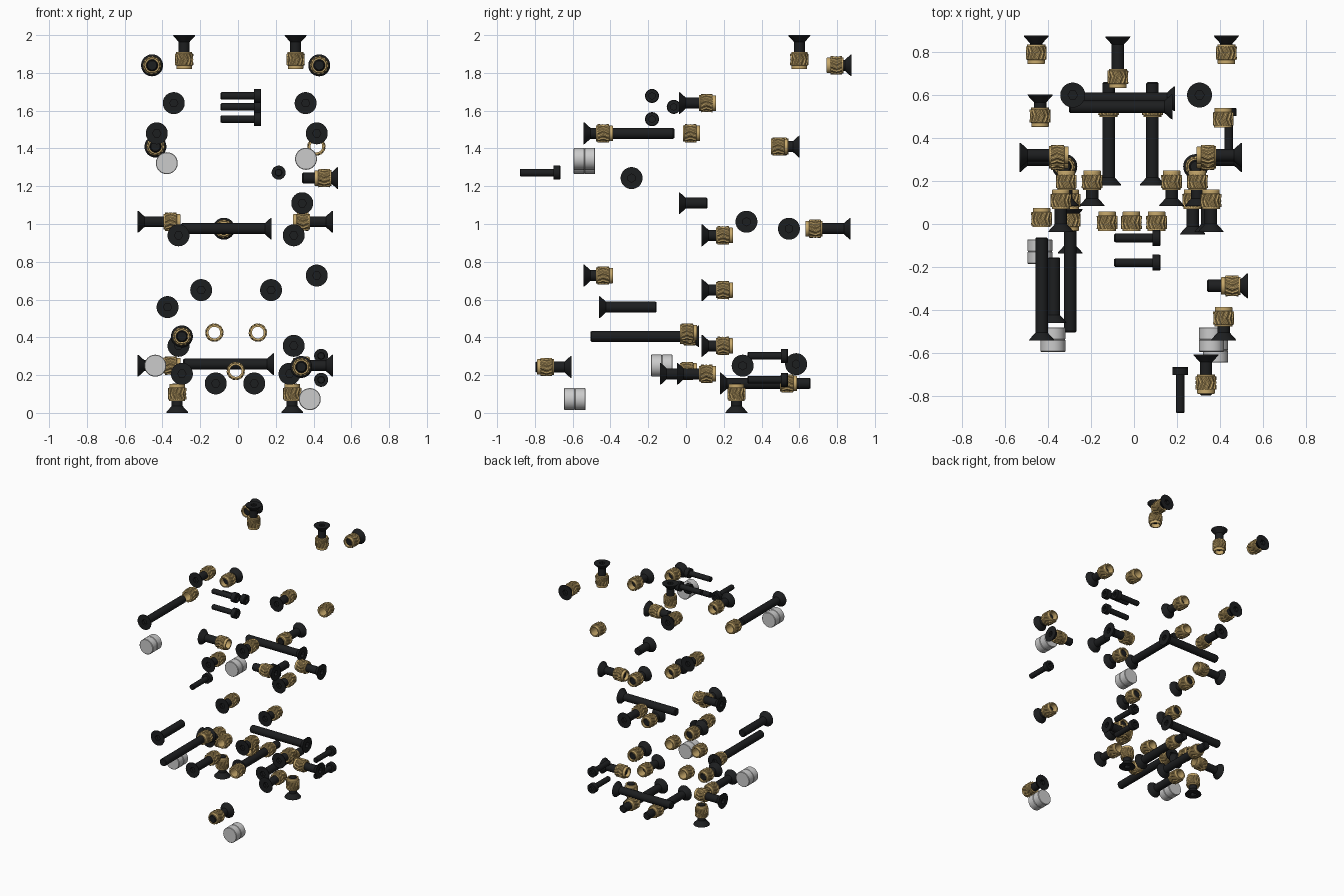
import bpy, math
from mathutils import Vector

if "Cube" in bpy.data.objects:
    bpy.data.objects.remove(bpy.data.objects["Cube"])

SEG = 48
INSERT_LEN = 0.09


def material(name, rgb):
    m = bpy.data.materials.new(name)
    m.diffuse_color = (*rgb, 1)
    m.use_nodes = True
    m.node_tree.nodes["Principled BSDF"].inputs["Base Color"].default_value = m.diffuse_color
    return m


BLACK = material("black_steel", (0.012, 0.013, 0.014))
BRASS = material("brass", (0.58, 0.40, 0.15))


def lathe(name, rings, mat=None, closed=False):
    """Rings are (radius or radius function of index, height, twist)."""
    verts, faces = [], []
    for r, h, twist in rings:
        for i in range(SEG):
            a = 2 * math.pi * i / SEG + twist
            rad = r(i) if callable(r) else r
            verts.append((rad * math.cos(a), rad * math.sin(a), h))
    n = len(rings)
    for k in range(n if closed else n - 1):
        for i in range(SEG):
            j, m = (i + 1) % SEG, (k + 1) % n
            faces.append((k * SEG + i, k * SEG + j, m * SEG + j, m * SEG + i))
    if not closed:
        faces.append(tuple(reversed(range(SEG))))
        faces.append(tuple(range((n - 1) * SEG, n * SEG)))
    me = bpy.data.meshes.new(name)
    me.from_pydata(verts, [], faces)
    me.polygons.foreach_set("use_smooth", [True] * len(me.polygons))
    me.set_sharp_from_angle(angle=math.radians(28))
    if mat:
        me.materials.append(mat)
    return me


def hexagon(size):
    def radius(i):
        a = (2 * math.pi * i / SEG) % (math.pi / 3) - math.pi / 6
        return size * math.cos(math.pi / 6) / math.cos(a)
    return radius


def plain(points):
    return [(r, h, 0) for r, h in points]


# Mesh makers: head face at the origin, pointing along +z
cache = {}


def countersunk(length):
    if length not in cache:
        cache[length] = lathe("countersunk_screw", plain([
            (0.024, -length), (0.029, -length + 0.006), (0.029, -0.036),
            (0.057, -0.005), (0.058, 0), (hexagon(0.022), 0),
            (hexagon(0.022), -0.022)]), BLACK)
    return cache[length]


CAP = lathe("cap_screw", plain([
    (0.016, -0.215), (0.02, -0.21), (0.02, -0.037), (0.037, -0.037),
    (0.037, -0.004), (0.034, 0), (hexagon(0.018), 0), (hexagon(0.018), -0.02)]), BLACK)

MAGNET = lathe("magnet", plain([
    (0.055, -0.0285), (0.058, -0.0255), (0.058, 0.0255), (0.055, 0.0285)]))


def knurl(i):
    return 0.0485 if i % 4 < 2 else 0.043


# Threaded insert: two opposing helical knurl bands and a plain pilot end
tw = 0.28
INSERT = lathe("threaded_insert", [
    (0.031, -0.045, 0), (0.039, -0.045, 0), (0.041, -0.042, 0), (0.041, -0.026, 0),
    (knurl, -0.024, 0), (knurl, -0.008, tw / 2), (knurl, 0.008, tw),
    (knurl, 0.022, tw / 2), (knurl, 0.036, 0),
    (0.042, 0.037, 0), (0.042, 0.045, 0), (0.031, 0.045, 0)], BRASS, closed=True)

DIRS = {"+x": (1, 0, 0), "-x": (-1, 0, 0), "+y": (0, 1, 0),
        "-y": (0, -1, 0), "+z": (0, 0, 1), "-z": (0, 0, -1)}


def place(me, name, pos, d):
    ob = bpy.data.objects.new(name, me)
    ob.location = pos
    ob.rotation_mode = 'QUATERNION'
    ob.rotation_quaternion = Vector((0, 0, 1)).rotation_difference(Vector(DIRS[d]))
    bpy.context.collection.objects.link(ob)
    return ob


def screw(x, y, z, d, length, gap=None):
    """Screw with head face at the point; gap is the distance to the insert centre."""
    place(countersunk(length), "countersunk_screw", (x, y, z), d)
    if gap is not None:
        place(INSERT, "threaded_insert", Vector((x, y, z)) - gap * Vector(DIRS[d]), d)


# Vertical screws at top and bottom
for x in (-0.285, 0.305):
    screw(x, 0.6, 2.0, "+z", 0.155, 0.135)
for x in (-0.322, 0.287):
    screw(x, 0.267, 0, "-z", 0.155, 0.108)

# Rear-facing screws
for x in (-0.455, 0.43):
    screw(x, 0.877, 1.84, "+y", 0.12, 0.087)
screw(-0.437, 0.602, 1.41, "+y", 0.12, 0.105)
screw(-0.075, 0.872, 0.975, "+y", 0.24, 0.195)
screw(-0.297, 0.07, 0.405, "+y", 0.575, 0.057)
screw(0.335, -0.607, 0.243, "+y", 0.19, 0.138)

# Front-facing short screws
for x in (-0.34, 0.358):
    screw(x, -0.037, 1.64, "-y", 0.155, 0.152)
for x, z in ((0.315, 0.94), (0.195, 0.65), (0.315, 0.355)):
    for px in (-x, x - 0.02):
        screw(px, 0.083, z, "-y", 0.155, 0.12)
for z in (1.48, 0.727):
    screw(0.417, -0.542, z, "-y", 0.12, 0.11)
screw(0.34, -0.038, 1.11, "-y", 0.152)

# Front-facing long screws
screw(-0.43, -0.542, 1.48, "-y", 0.48, 0.572)
screw(-0.373, -0.46, 0.56, "-y", 0.305)
for x in (-0.118, 0.086):
    screw(x, 0.18, 0.156, "-y", 0.48, 0.363)
screw(-0.297, -0.138, 0.207, "-y", 0.24, 0.253)
screw(0.273, -0.048, 0.207, "-y", 0.155, 0.163)

# Sideways screws
for y, z in ((0.32, 1.012), (0.3, 0.25)):
    screw(-0.532, y, z, "-x", 0.19, 0.182)
    screw(0.502, y, z, "+x", 0.19, 0.165)
screw(0.53, -0.288, 1.243, "+x", 0.19, 0.08)
screw(0.178, 0.545, 0.975, "+x", 0.48)
screw(0.19, 0.583, 0.258, "+x", 0.48)

# Loose inserts
for x, y, z in ((-0.125, 0.013, 0.425), (0.105, 0.013, 0.425),
                (-0.012, 0.013, 0.222), (0.415, 0.495, 1.41)):
    place(INSERT, "threaded_insert", (x, y, z), "-y")

# Small cap screws
for y, z in ((-0.18, 1.678), (-0.065, 1.62), (-0.18, 1.555)):
    place(CAP, "cap_screw", (0.123, y, z), "+x")
for z in (0.302, 0.175):
    place(CAP, "cap_screw", (0.44, 0.54, z), "+y")
place(CAP, "cap_screw", (0.215, -0.665, 1.272), "+y")

# Stacked magnet pairs
for x, y, z in ((-0.377, -0.538, 1.322), (0.36, -0.538, 1.345),
                (-0.438, -0.128, 0.25), (0.38, -0.588, 0.073)):
    for s in (-0.0285, 0.0285):
        place(MAGNET, "magnet", (x, y + s, z), "-y")
